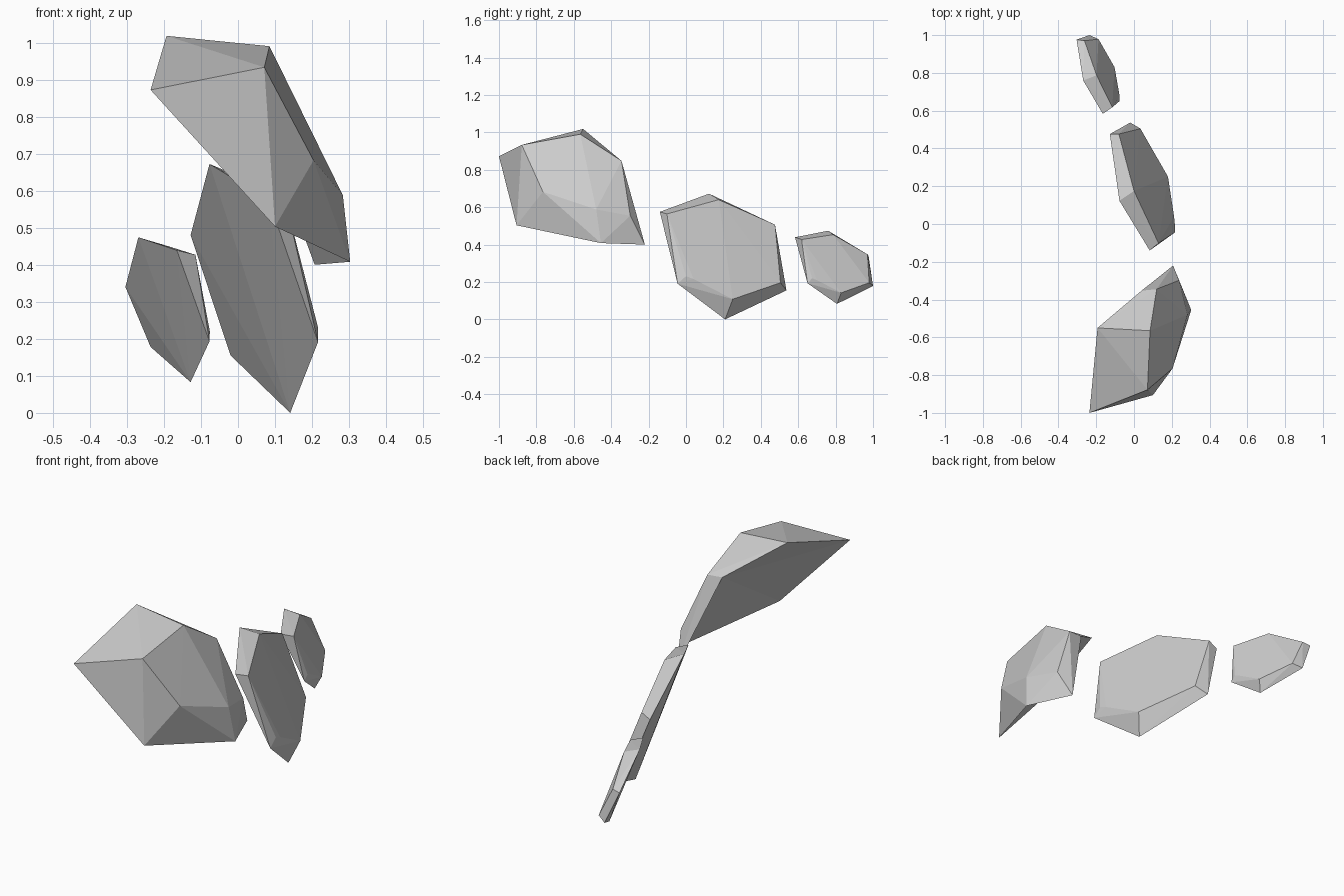
import bpy, bmesh

if "Cube" in bpy.data.objects:
    bpy.data.objects.remove(bpy.data.objects["Cube"])


def shard(name, outline, face, hollow=()):
    """Faceted chip: a wide flat back outline plus a narrower front face.
    hollow: back faces (point indices) that replace the hull's own back."""
    bm = bmesh.new()
    vs = [bm.verts.new((x, y, z - .004)) for x, y, z in outline + face]
    bmesh.ops.convex_hull(bm, input=vs)
    if hollow:
        back = {vs[i] for f in hollow for i in f}
        old = [f for f in bm.faces if set(f.verts) <= back]
        bmesh.ops.delete(bm, geom=old, context='FACES')
        for f in hollow:
            bm.faces.new([vs[i] for i in f])
    loose = [v for v in bm.verts if not v.link_faces]
    bmesh.ops.delete(bm, geom=loose, context='VERTS')
    wires = [e for e in bm.edges if not e.link_faces]
    bmesh.ops.delete(bm, geom=wires, context='EDGES')
    bmesh.ops.recalc_face_normals(bm, faces=bm.faces[:])
    mesh = bpy.data.meshes.new(name)
    bm.to_mesh(mesh)
    bm.free()
    obj = bpy.data.objects.new(name, mesh)
    bpy.context.collection.objects.link(obj)
    return obj


# Large, thick shard at the front, its underside folded inward
shard("large_shard",
      [(-.236, -1, .876), (-.193, -.55, 1.022), (.04, -.353, .856),
       (.207, -.22, .404), (.10, -.906, .507)],
      [(.071, -.878, .937), (.085, -.565, .994), (.12, -.345, .852),
       (.238, -.298, .558), (.303, -.455, .412), (.283, -.48, .592),
       (.204, -.765, .686)],
      hollow=[(0, 1, 2), (0, 2, 4), (4, 2, 9), (2, 3, 9)])

# Middle hexagonal plate with a chamfered rim
shard("middle_shard",
      [(.083, -.14, .579), (-.077, .123, .676), (-.128, .476, .484),
       (-.02, .537, .159), (.141, .209, .004), (.216, -.045, .195)],
      [(.13, -.102, .568), (0, .175, .644), (-.08, .476, .510),
       (.034, .505, .2), (.18, .25, .112), (.212, .04, .22),
       (.216, 0, .235)])

# Small hexagonal plate at the back
shard("small_shard",
      [(-.165, .583, .443), (-.269, .76, .478), (-.304, .976, .344),
       (-.236, 1, .182), (-.128, .807, .087), (-.077, .65, .197)],
      [(-.115, .618, .431), (-.198, .787, .457), (-.262, .97, .352),
       (-.188, .979, .2), (-.103, .83, .146), (-.08, .7, .214),
       (-.076, .674, .224)])
